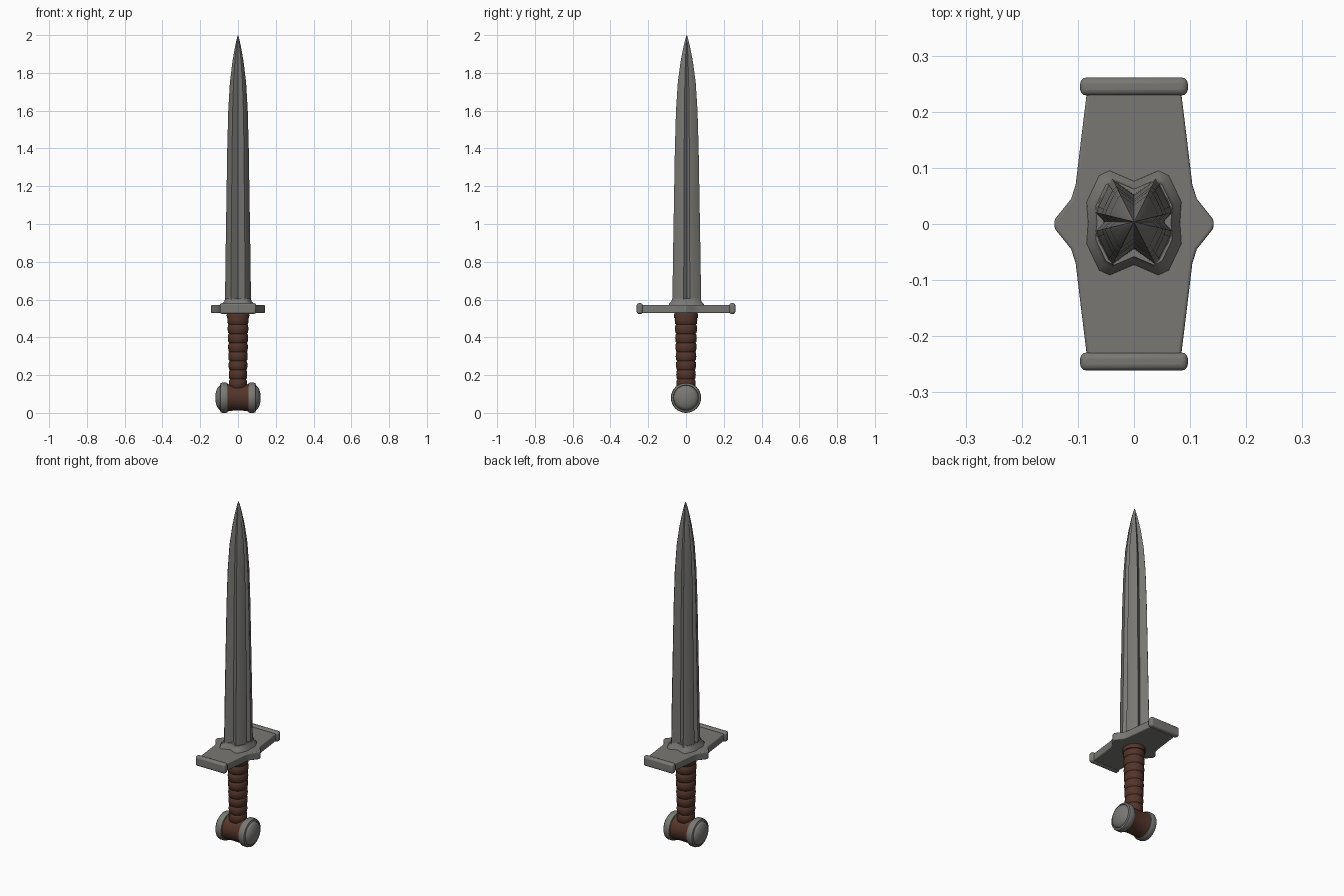
import bpy, bmesh, math
from mathutils import Vector

cube = bpy.data.objects.get("Cube")
if cube:
    bpy.data.objects.remove(cube)


def material(name, colour):
    m = bpy.data.materials.new(name)
    m.use_nodes = True
    m.diffuse_color = (*colour, 1)
    m.node_tree.nodes["Principled BSDF"].inputs["Base Color"].default_value = (*colour, 1)
    return m


STEEL = material("steel grey", (0.19, 0.187, 0.175))
LEATHER = material("brown leather", (0.085, 0.035, 0.022))


def loft(name, rings, mat, angle=40, bevel=0):
    """Skin a stack of equal-length rings and close both ends."""
    bm = bmesh.new()
    loops = [[bm.verts.new(p) for p in ring] for ring in rings]
    n = len(loops[0])
    for a, b in zip(loops, loops[1:]):
        for i in range(n):
            j = (i + 1) % n
            bm.faces.new((a[i], a[j], b[j], b[i]))
    bm.faces.new(loops[0][::-1])
    bm.faces.new(loops[-1])
    bmesh.ops.recalc_face_normals(bm, faces=bm.faces)
    mesh = bpy.data.meshes.new(name)
    bm.to_mesh(mesh)
    bm.free()
    ob = bpy.data.objects.new(name, mesh)
    bpy.context.collection.objects.link(ob)
    mesh.materials.append(mat)
    if bevel:
        mod = ob.modifiers.new("soft edges", "BEVEL")
        mod.width, mod.segments = bevel, 3
    bpy.ops.object.select_all(action="DESELECT")
    ob.select_set(True)
    bpy.context.view_layer.objects.active = ob
    bpy.ops.object.shade_smooth_by_angle(angle=math.radians(angle))
    return ob


def lathe(name, profile, mat, axis="z", centre=(0, 0, 0), stretch=1, sides=32):
    """Turn (radius, position) pairs around the z or x axis."""
    rings = []
    for r, h in profile:
        ring = []
        for i in range(sides):
            t = math.tau * i / sides
            c, s = r * math.cos(t), r * stretch * math.sin(t)
            p = (c, s, h) if axis == "z" else (h, c, s)
            ring.append(Vector(p) + Vector(centre))
        rings.append(ring)
    return loft(name, rings, mat)


def mirrored(quarter):
    """Mirror a first-quadrant outline (from +x axis to +y axis) into a full loop."""
    half = quarter + [(-x, y) for x, y in reversed(quarter) if x > 0]
    return half + [(x, -y) for x, y in reversed(half) if y > 0]


# Blade: cross section with four ridged edges and grooves between them
section = mirrored([(0.052, 0), (0.067, 0.016), (0.064, 0.027),
                    (0.045, 0.066), (0.037, 0.074), (0.012, 0.056), (0, 0.047)])
stations = [(0.56, 1.03), (0.8, 0.99), (1.1, 0.92), (1.4, 0.85), (1.6, 0.77), (1.75, 0.64),
            (1.86, 0.44), (1.94, 0.23), (1.98, 0.1), (2.0, 0.01)]
loft("blade", [[(x * s, y * s + 0.004, z) for x, y in section] for z, s in stations],
     STEEL, angle=30)

# Collar swelling where the blade meets the guard
collar = [(0.555, 1.3), (0.578, 1.22), (0.588, 1.08), (0.605, 1.0)]
oval = mirrored([(0.066, 0), (0.068, 0.03), (0.05, 0.068), (0.035, 0.075), (0, 0.06)])
loft("blade_collar", [[(x * s, y * s + 0.002, z) for x, y in oval] for z, s in collar], STEEL)

# Guard: flat plate with pointed sides
plate = mirrored([(0.143, 0), (0.14, 0.01), (0.112, 0.045), (0.104, 0.07), (0.095, 0.145),
                  (0.084, 0.235), (0, 0.235)])
loft("guard_plate", [[(x, y, z) for x, y in plate] for z in (0.528, 0.572)],
     STEEL, bevel=0.005)

# Guard end bars
for side, name in ((1, "back"), (-1, "front")):
    cross = [(0.229, 0.524), (0.261, 0.524), (0.261, 0.581), (0.229, 0.581)]
    loft(f"guard_{name}_bar", [[(x, side * y, z) for y, z in cross] for x in (-0.096, 0.096)],
         STEEL, bevel=0.011)

# Grip: leather wraps that bulge between tight grooves
wraps, low, high = 8, 0.13, 0.515
grip = []
for k in range(wraps):
    step = (high - low) / wraps
    for f, swell in ((0.0, -0.004), (0.1, 0), (0.5, 0.002), (0.9, 0)):
        u = (k + f) / wraps
        grip.append((0.045 + 0.01 * u + swell, low + step * (k + f)))
lathe("grip", grip + [(0.054, high)], LEATHER, stretch=1.06)
lathe("grip_top_band", [(0.05, 0.498), (0.059, 0.503), (0.06, 0.52), (0.055, 0.532)],
      LEATHER, stretch=1.06)

# Pommel: waisted leather barrel lying across the grip
hub = (0, 0, 0.08)
lathe("pommel_barrel", [(0.073, -0.06), (0.069, -0.035), (0.067, 0), (0.069, 0.035),
                        (0.073, 0.06)], LEATHER, "x", hub)

# Pommel end caps: rounded rim and shallow dome
rim = [(0.07, 0.054), (0.077, 0.056), (0.08, 0.062), (0.08, 0.084), (0.077, 0.092),
       (0.068, 0.095), (0.065, 0.09)]
dome = [(0.066 * math.cos(t), 0.09 + 0.03 * math.sin(t))
        for t in (i * math.pi / 16 for i in range(8))] + [(0.001, 0.12)]
for side, name in ((1, "left"), (-1, "right")):
    for part, profile in (("rim", rim), ("dome", dome)):
        lathe(f"pommel_{name}_{part}", [(r, side * h) for r, h in profile], STEEL, "x", hub)
